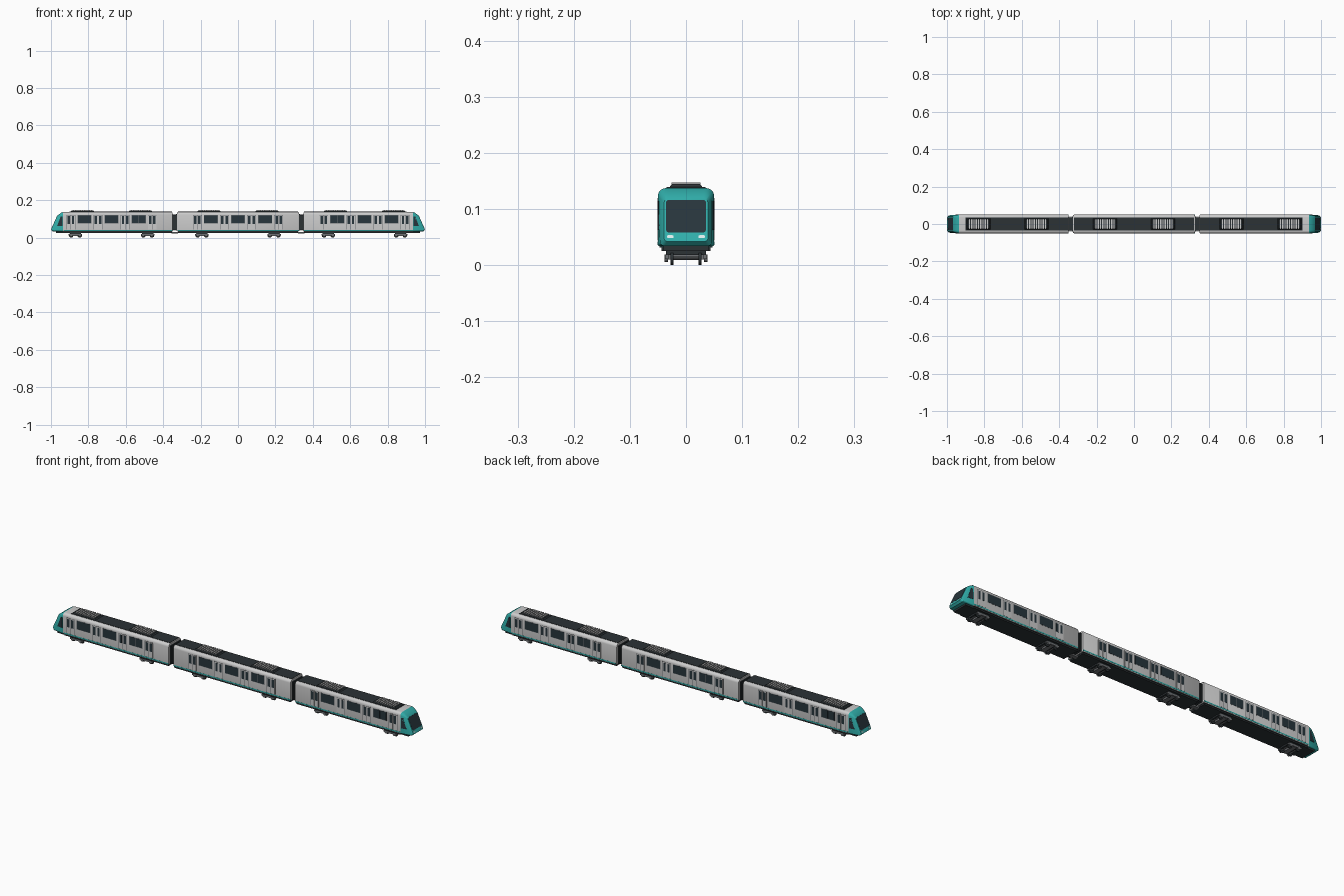
import bpy, bmesh
from math import sin, cos, pi
from mathutils import Matrix

if "Cube" in bpy.data.objects:
    bpy.data.objects.remove(bpy.data.objects["Cube"])


def material(name, rgb):
    m = bpy.data.materials.new(name)
    m.diffuse_color = (*rgb, 1)
    m.use_nodes = True
    m.node_tree.nodes["Principled BSDF"].inputs["Base Color"].default_value = m.diffuse_color
    return m


TEAL = material("teal_paint", (0.03, 0.42, 0.40))
DARK = material("dark_panel", (0.025, 0.032, 0.036))
GLASS = material("dark_glass", (0.02, 0.035, 0.045))
STEEL = material("bogie_steel", (0.16, 0.17, 0.18))
LAMP = material("headlight", (0.75, 0.85, 0.85))


def add(name, bm, mat=None, smooth=False):
    bmesh.ops.recalc_face_normals(bm, faces=bm.faces)
    me = bpy.data.meshes.new(name)
    bm.to_mesh(me)
    bm.free()
    ob = bpy.data.objects.new(name, me)
    bpy.context.collection.objects.link(ob)
    if mat:
        me.materials.append(mat)
    if smooth:
        bpy.ops.object.select_all(action='DESELECT')
        ob.select_set(True)
        bpy.context.view_layer.objects.active = ob
        bpy.ops.object.shade_smooth_by_angle(angle=0.6)
    return ob


def box(name, x, y, z, mat=None, taper=0):
    """Box from (min, max) pairs; taper shrinks the top on all sides."""
    rings = [[(x[0] + t, y[0] + t, h), (x[1] - t, y[0] + t, h),
              (x[1] - t, y[1] - t, h), (x[0] + t, y[1] - t, h)]
             for t, h in ((0, z[0]), (taper, z[1]))]
    return loft(name, rings, mat)


def loft(name, rings, mat=None, smooth=False):
    """Bridge rings of equal length and cap both ends."""
    bm = bmesh.new()
    vs = [[bm.verts.new(p) for p in r] for r in rings]
    n = len(rings[0])
    for a, b in zip(vs, vs[1:]):
        for i in range(n):
            j = (i + 1) % n
            bm.faces.new((a[i], a[j], b[j], b[i]))
    bm.faces.new(vs[0])
    bm.faces.new(vs[-1])
    return add(name, bm, mat, smooth)


def cylinder_y(name, x, y, z, r, depth, mat, seg=20):
    bm = bmesh.new()
    bmesh.ops.create_cone(bm, cap_ends=True, segments=seg, radius1=r, radius2=r, depth=depth,
                          matrix=Matrix.Translation((x, y, z)) @ Matrix.Rotation(pi / 2, 4, 'X'))
    return add(name, bm, mat, True)


def section(w, z0, z1, rt, rb, n=5):
    """Rounded rectangle in y/z, half width w."""
    pts = []
    for cy, cz, r, a0 in ((w - rt, z1 - rt, rt, 0), (rt - w, z1 - rt, rt, pi / 2),
                          (rb - w, z0 + rb, rb, pi), (w - rb, z0 + rb, rb, 1.5 * pi)):
        pts += [(cy + r * cos(a0 + pi / 2 * i / n), cz + r * sin(a0 + pi / 2 * i / n)) for i in range(n + 1)]
    return pts


def ring(sec, fx):
    return [(fx(z), y, z) for y, z in sec]


def span(c, half):
    return (c - half, c + half)


def face_x(z):
    return 0.957 + (0.137 - z) * 0.45


BODY = section(0.05, 0.033, 0.137, 0.014, 0.004)
INSET = section(0.048, 0.035, 0.135, 0.013, 0.004)


def side_box(name, x, z, y_out, mat=None):
    """Thin panel on both long sides."""
    for s in (-1, 1):
        box(name, x, sorted((s * 0.048, s * y_out)), z, mat)


def bogie(x):
    box("bogie_mount", span(x, 0.03), (-0.036, 0.036), (0.018, 0.026), DARK)
    box("bogie_beam", span(x, 0.012), (-0.034, 0.034), (0.010, 0.019), STEEL)
    for s in (-1, 1):
        box("bogie_frame", span(x, 0.036), span(s * 0.034, 0.003), (0.011, 0.019), STEEL)
        for dx in (-0.023, 0.023):
            cylinder_y("wheel", x + dx, s * 0.025, 0.012, 0.012, 0.005, DARK)
            cylinder_y("axle_box", x + dx, s * 0.035, 0.012, 0.007, 0.006, STEEL, 12)
    for dx in (-0.023, 0.023):
        cylinder_y("axle", x + dx, 0, 0.012, 0.003, 0.05, STEEL, 10)


def roof_unit(x):
    box("roof_unit", span(x, 0.065), (-0.031, 0.031), (0.137, 0.144), DARK, 0.006)
    for i in range(9):
        box("roof_grille_slat", span(x - 0.048 + i * 0.012, 0.0035), (-0.026, 0.026), (0.143, 0.147))


def door(x):
    side_box("door_frame", span(x, 0.024), (0.043, 0.121), 0.0503, STEEL)
    for dx in (-0.0112, 0.0112):
        side_box("door_leaf", span(x + dx, 0.0103), (0.044, 0.119), 0.0507)
        side_box("door_window", span(x + dx, 0.0065), (0.074, 0.115), 0.0511, GLASS)


def car(cx, x0, x1, roof):
    # shell with slightly chamfered ends
    loft("car_body", [ring(INSET, lambda z: x0), ring(BODY, lambda z: x0 + 0.004),
                      ring(BODY, lambda z: x1 - 0.004),
                      ring(BODY if x1 > 0.9 else INSET, lambda z: x1)]
         if x0 > -0.9 else
         [ring(BODY, lambda z: x0), ring(BODY, lambda z: x1 - 0.004), ring(INSET, lambda z: x1)],
         None, True)
    box("underframe", (x0 + 0.004, x1 - 0.004), (-0.044, 0.044), (0.025, 0.0345), DARK)
    box("floor_panel", (x0 + 0.003, x1 - 0.003), (-0.047, 0.047), (0.0315, 0.036), DARK)
    box("roof_panel", roof, (-0.035, 0.035), (0.134, 0.1385), DARK)
    side_box("side_stripe", (x0 + 0.004, x1), (0.036, 0.042), 0.0504, TEAL)
    for dx in (-0.2175, -0.0725, 0.0725, 0.2175):
        door(cx + dx)
    for dx in (-0.145, 0, 0.145):
        side_box("side_window_frame", span(cx + dx, 0.038), (0.076, 0.121), 0.0503, STEEL)
        for h in (-0.018, 0.018):
            side_box("side_window", span(cx + dx + h, 0.0175), (0.078, 0.119), 0.0507, GLASS)
    for s in (-1, 1):
        bogie(cx + s * 0.193)
        roof_unit(cx + s * 0.155)


def cab(s):
    # sloping nose
    parts = [loft("cab_nose", [ring(BODY, lambda z: 0.935),
                               ring(section(0.0465, 0.034, 0.133, 0.014, 0.008), lambda z: face_x(z) - 0.013),
                               ring(section(0.039, 0.042, 0.119, 0.008, 0.006), face_x)], TEAL, True)]
    # windscreen panel following the slope
    glass = section(0.036, 0.058, 0.116, 0.006, 0.006)
    parts.append(loft("windscreen", [ring(glass, lambda z: face_x(z) - 0.002),
                                     ring(glass, lambda z: face_x(z) + 0.001)], GLASS))
    for side in (-1, 1):
        lamp = [(y + side * 0.028, z) for y, z in section(0.006, 0.048, 0.053, 0.002, 0.002)]
        parts.append(loft("headlight", [ring(lamp, lambda z: face_x(z) - 0.002),
                                        ring(lamp, lambda z: face_x(z) + 0.001)], LAMP))
        # cab side window on the tapering flank
        quad = ((0.939, 0.062, 0.0500), (0.967, 0.062, 0.0475), (0.948, 0.114, 0.0480), (0.939, 0.114, 0.0496))
        parts.append(loft("cab_side_window", [[(x, side * (y + d), z) for x, z, y in quad]
                                              for d in (-0.003, 0.0008)], GLASS))
    parts.append(box("nose_skirt", (0.92, 0.972), (-0.04, 0.04), (0.025, 0.036), DARK))
    if s < 0:
        for p in parts:
            p.data.transform(Matrix.Rotation(pi, 4, 'Z'))


def gangway(x):
    box("gangway", span(x, 0.014), (-0.034, 0.034), (0.040, 0.122), DARK)
    for dx in (-0.009, 0, 0.009):
        box("gangway_rib", span(x + dx, 0.0025), (-0.039, 0.039), (0.037, 0.126), DARK)
    box("coupler", span(x, 0.018), (-0.01, 0.01), (0.022, 0.030), STEEL)


car(0, -0.325, 0.325, (-0.322, 0.322))
car(0.676, 0.35, 0.935, (0.353, 0.9))
car(-0.676, -0.935, -0.35, (-0.9, -0.353))
for s in (-1, 1):
    cab(s)
    gangway(s * 0.3375)
